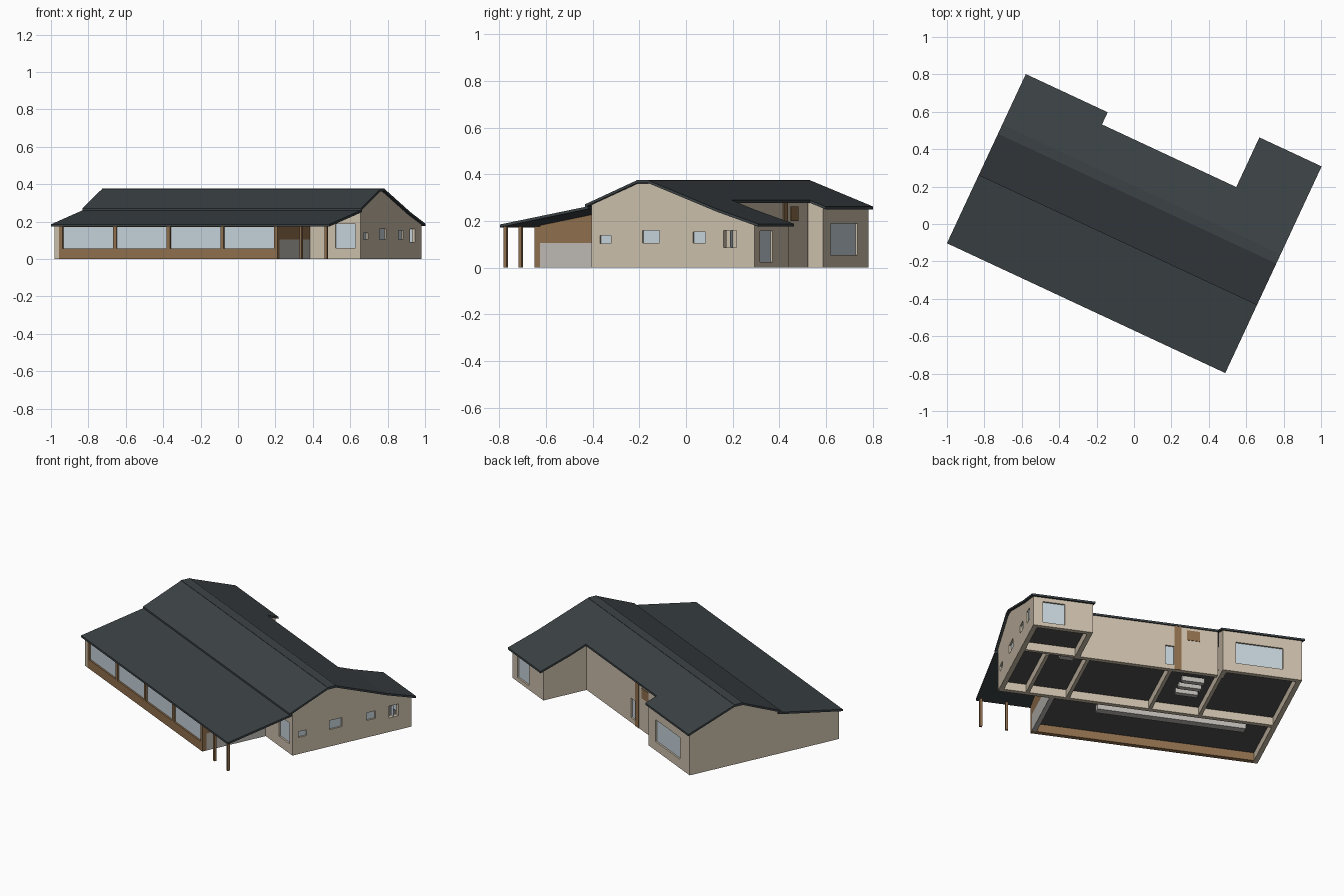
import bpy, bmesh, math

if "Cube" in bpy.data.objects:
    bpy.data.objects.remove(bpy.data.objects["Cube"])

# House axes: u runs along the ridge, v across it; everything is turned 25 degrees
TURN = -math.radians(25)


def mat(name, r, g, b):
    m = bpy.data.materials.new(name)
    m.diffuse_color = (r, g, b, 1)
    m.use_nodes = True
    m.node_tree.nodes["Principled BSDF"].inputs["Base Color"].default_value = m.diffuse_color
    return m


ROOF = mat("roof_slate", .045, .055, .06)
TAN = mat("tan_render", .61, .53, .41)
WOOD = mat("timber", .28, .16, .075)
GLASS = mat("glass", .57, .66, .71)
FLOOR = mat("floor_dark", .085, .085, .085)
PALE = mat("pale_grey", .52, .5, .47)


def prism(name, profile, u0, u1, m):
    """Extrude a closed (v, z) profile from u0 to u1."""
    bm = bmesh.new()
    face = bm.faces.new([bm.verts.new((u0, v, z)) for v, z in profile])
    ext = bmesh.ops.extrude_face_region(bm, geom=[face])
    moved = [g for g in ext["geom"] if isinstance(g, bmesh.types.BMVert)]
    bmesh.ops.translate(bm, verts=moved, vec=(u1 - u0, 0, 0))
    bmesh.ops.recalc_face_normals(bm, faces=bm.faces)
    me = bpy.data.meshes.new(name)
    bm.to_mesh(me)
    bm.free()
    ob = bpy.data.objects.new(name, me)
    ob.rotation_euler.z = TURN
    bpy.context.collection.objects.link(ob)
    if m:
        me.materials.append(m)
    return ob


def box(name, u0, u1, v0, v1, z0, z1, m):
    return prism(name, [(v0, z0), (v1, z0), (v1, z1), (v0, z1)], u0, u1, m)


# Underside of the roof, used to trim the tops of the walls
T = .012
UNDER = [(-.52, .172), (-.105, .25), (-.1, .265), (.13, .361), (.185, .361),
         (.51, .238), (.72, .172)]


def under(v):
    for (a, za), (b, zb) in zip(UNDER, UNDER[1:]):
        if a <= v <= b:
            return za + (zb - za) * (v - a) / (b - a)


def wall(name, u0, u1, v0, v1, m, z0=0):
    top = [(v0, under(v0))] + [p for p in UNDER if v0 < p[0] < v1] + [(v1, under(v1))]
    return prism(name, [(v1, z0), (v0, z0)] + top, u0, u1, m)


def opening(host, name, u0, u1, v0, v1, z0, z1, m=GLASS):
    """Cut through a wall and set a thin pane in the middle of it."""
    along_u = (u1 - u0) > (v1 - v0)
    d = .02
    cu, cv = (0, d) if along_u else (d, 0)
    cut = box(name + "_cutter", u0 - cu, u1 + cu, v0 - cv, v1 + cv, z0, z1, None)
    cut.hide_render = True
    cut.hide_viewport = True
    cut.display_type = 'WIRE'
    mod = host.modifiers.new(name, 'BOOLEAN')
    mod.operation = 'DIFFERENCE'
    mod.solver = 'EXACT'
    mod.object = cut
    pu, pv = (0, .01) if along_u else (.01, 0)
    box(name + "_pane", u0 + pu, u1 - pu, v0 + pv, v1 - pv, z0, z1, m)


def roof(name, top, u0, u1):
    prism(name, top + [(v, z - T) for v, z in reversed(top)], u0, u1, ROOF)


# Roof slabs
U0, U1 = -.863, .779
roof("lower_front_roof", [(-.516, .185), (-.1, .263)], U0, U1)
roof("main_roof", [(-.115, .271), (.13, .374), (.185, .374), (.41, .289)], U0, U1)
roof("left_wing_roof", [(.41, .289), (.482, .262)], U0, -.38)
roof("right_wing_roof", [(.41, .289), (.51, .251), (.703, .188)], .412, U1)
box("ridge_cap", U0, U1, .13, .185, .368, .376, ROOF)

# Outer walls
W = .028
wall("left_end_wall", -.85, -.85 + W, -.5, .467, TAN)
right_end = wall("right_end_wall", .765 - W, .765, -.09, .68, TAN)
spine = wall("spine_wall", -.85 + W, .765 - W, -.09, -.09 + W, TAN)
back = wall("back_wall", -.38, .42, .40 - W, .40, TAN)
left_back = wall("left_wing_back_wall", -.85 + W, -.39, .467 - W, .467, TAN)
wall("left_wing_side_wall", -.39 - W, -.39, .37, .467 - W, TAN)
right_back = wall("right_wing_back_wall", .42, .765 - W, .68 - W, .68, TAN)
wall("right_wing_side_wall", .42, .42 + W, .37, .68 - W, TAN)

# Windows in the right gable
for i, (a, b, c, d) in enumerate([(-.05, .003, .103, .138), (.15, .232, .105, .16),
                                  (.39, .448, .105, .152), (.555, .576, .087, .16)]):
    opening(right_end, f"gable_window_{i}", .765 - W, .765, a, b, c, d)
opening(spine, "porch_window", .616, .735, -.09, -.09 + W, .06, .188)
opening(left_back, "left_wing_window", -.74, -.466, .467 - W, .467, .055, .19)
opening(right_back, "right_wing_window", .582, .71, .68 - W, .68, .025, .158)

# Back door group
opening(back, "back_door_glass", -.125, -.075, .40 - W, .40, .03, .15)
box("back_timber_strip", -.168, -.127, .39, .403, 0, .28, WOOD)
box("back_timber_panel", -.275, -.2, .39, .403, .2, .262, WOOD)

# Glazed front wall
F0, F1 = -.85 + W, .466
box("front_sill_wall", F0, F1, -.5, -.5 + W, 0, .055, WOOD)
box("front_header", F0, F1, -.5, -.5 + W, .17, .176, WOOD)
step = (F1 - F0 - .02) / 4
for i in range(5):
    u = F0 + i * step
    box(f"front_mullion_{i}", u, u + .02, -.5, -.5 + W, .055, .172, WOOD)
    if i < 4:
        box(f"front_pane_{i}", u + .02, u + step, -.49, -.482, .055, .172, GLASS)

# Wall facing the porch: pale base with timber above
box("porch_side_base", F1 - W, F1, -.5 + W, -.09, 0, .105, PALE)
wall("porch_side_timber", F1 - W, F1, -.5 + W, -.09, WOOD, .105)

# Porch posts
for i, u in enumerate((.605, .755)):
    box(f"porch_post_{i}", u - .007, u + .007, -.507, -.493, 0, .178, WOOD)

# Floors, seen from below
FZ = (.05, .055)
box("floor_front", F0, F1 - W, -.5 + W, -.09, *FZ, FLOOR)
box("floor_main", F0, .765 - W, -.09 + W, .40 - W, *FZ, FLOOR)
box("floor_left_wing", F0, -.39 - W, .40 - W, .467 - W, *FZ, FLOOR)
box("floor_right_wing", .42 + W, .765 - W, .40 - W, .68 - W, *FZ, FLOOR)

# Partitions
for i, u in enumerate((-.40, -.11, .367, .6)):
    box(f"partition_{i}", u - .01, u + .01, -.09 + W, .40 - W, 0, .2, TAN)
box("partition_right_wing", .42 + W, .765 - W, .38, .40, 0, .2, TAN)

# Counter and fitted units
box("long_counter", -.69, .17, -.2, -.155, .01, .1, PALE)
for i, v in enumerate((.09, .16, .23)):
    box(f"fitted_unit_{i}", -.34, -.21, v, v + .03, .02, .1, PALE)
box("bath_unit", .44, .52, .31, .35, .02, .1, PALE)
